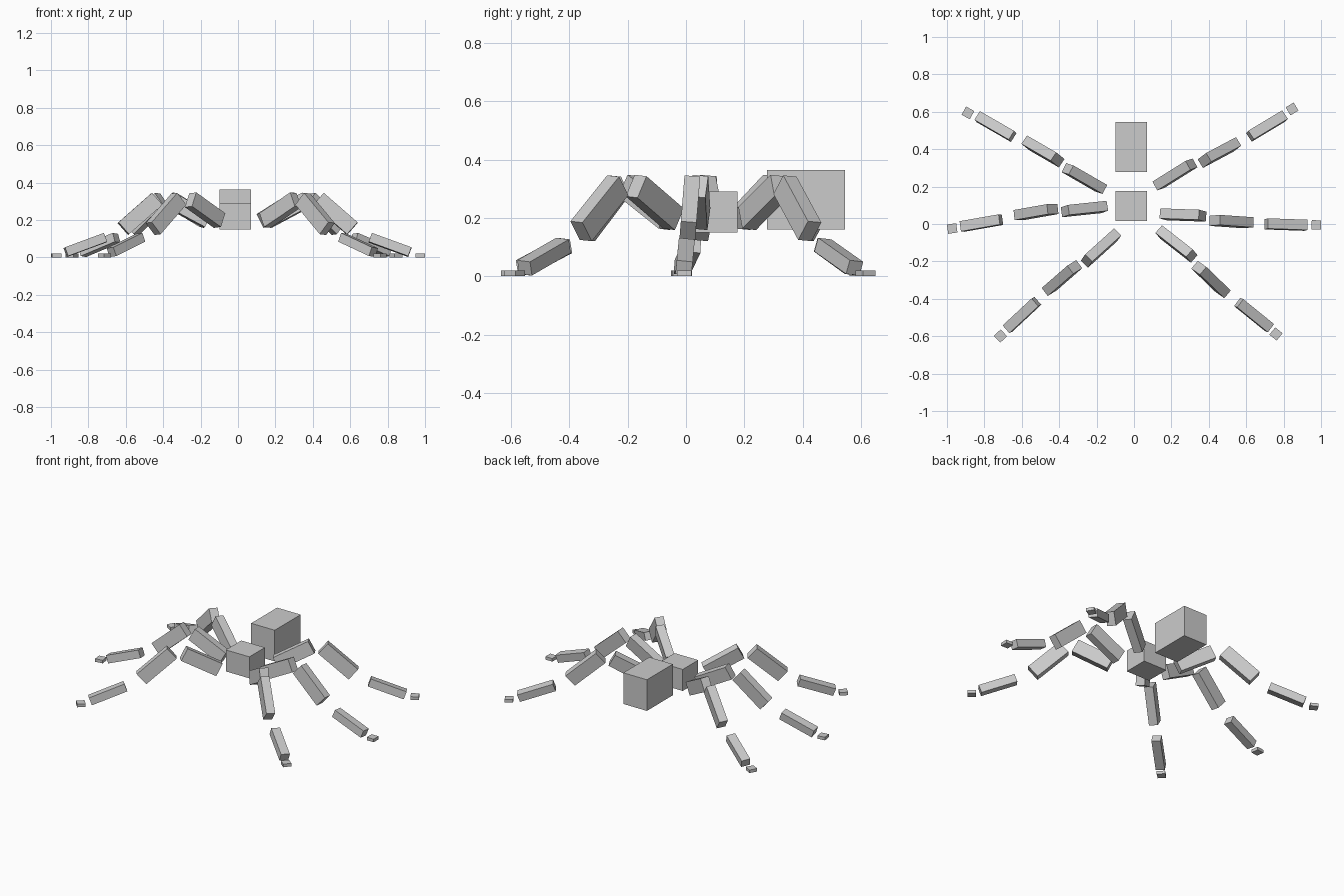
import bpy
from math import radians
from mathutils import Matrix, Vector


def box(name, centre, size, yaw=0, pitch=0, roll=0):
    """Box whose long local x axis is aimed by yaw and pitch (degrees)."""
    bpy.ops.mesh.primitive_cube_add(size=1)
    ob = bpy.context.object
    ob.name = name
    rot = (Matrix.Rotation(radians(yaw), 4, 'Z')
           @ Matrix.Rotation(radians(-pitch), 4, 'Y')
           @ Matrix.Rotation(radians(roll), 4, 'X'))
    ob.data.transform(Matrix.Translation(Vector(centre)) @ rot
                      @ Matrix.Diagonal((*size, 1)))
    return ob


# Body
box("thorax", (-0.015, 0.097, 0.22), (0.17, 0.16, 0.14))
box("abdomen", (-0.015, 0.412, 0.262), (0.17, 0.267, 0.203))

# Segment kinds: name, height of centre, size, pitch
SEGMENTS = [
    ("upper", 0.253, (0.236, 0.054, 0.084), 28),
    ("middle", 0.233, (0.24, 0.054, 0.085), -41),
    ("lower", 0.067, (0.225, 0.055, 0.05), -20),
    ("foot", 0.01, (0.05, 0.05, 0.02), 0),
]

# Each leg: plan x, y and outward heading of every segment
LEGS = {
    "right_front": [(0.227, -0.107, -38), (0.412, -0.297, -44),
                    (0.642, -0.487, -39), (0.759, -0.588, -39)],
    "right_middle": [(0.262, 0.048, -2), (0.521, 0.013, -4),
                     (0.813, -0.003, -2), (0.975, -0.005, -1)],
    "right_rear": [(0.219, 0.265, 32), (0.457, 0.382, 28),
                   (0.711, 0.524, 31), (0.845, 0.615, 31)],
    "left_rear": [(-0.265, 0.243, 150), (-0.487, 0.388, 150),
                  (-0.741, 0.521, 150), (-0.888, 0.594, 151)],
    "left_middle": [(-0.265, 0.08, 186), (-0.524, 0.064, 190),
                    (-0.816, 0.005, 190), (-0.972, -0.024, 188)],
    "left_front": [(-0.176, -0.128, 222), (-0.385, -0.289, 221),
                   (-0.599, -0.487, 223), (-0.714, -0.599, 223)],
}

# Legs, each slightly rolled towards the back
for leg, places in LEGS.items():
    roll = -6 if leg.startswith("right") else 6
    for (part, z, size, pitch), (x, y, yaw) in zip(SEGMENTS, places):
        box(f"{leg}_leg_{part}", (x, y, z), size, yaw, pitch,
            0 if part == "foot" else roll)
